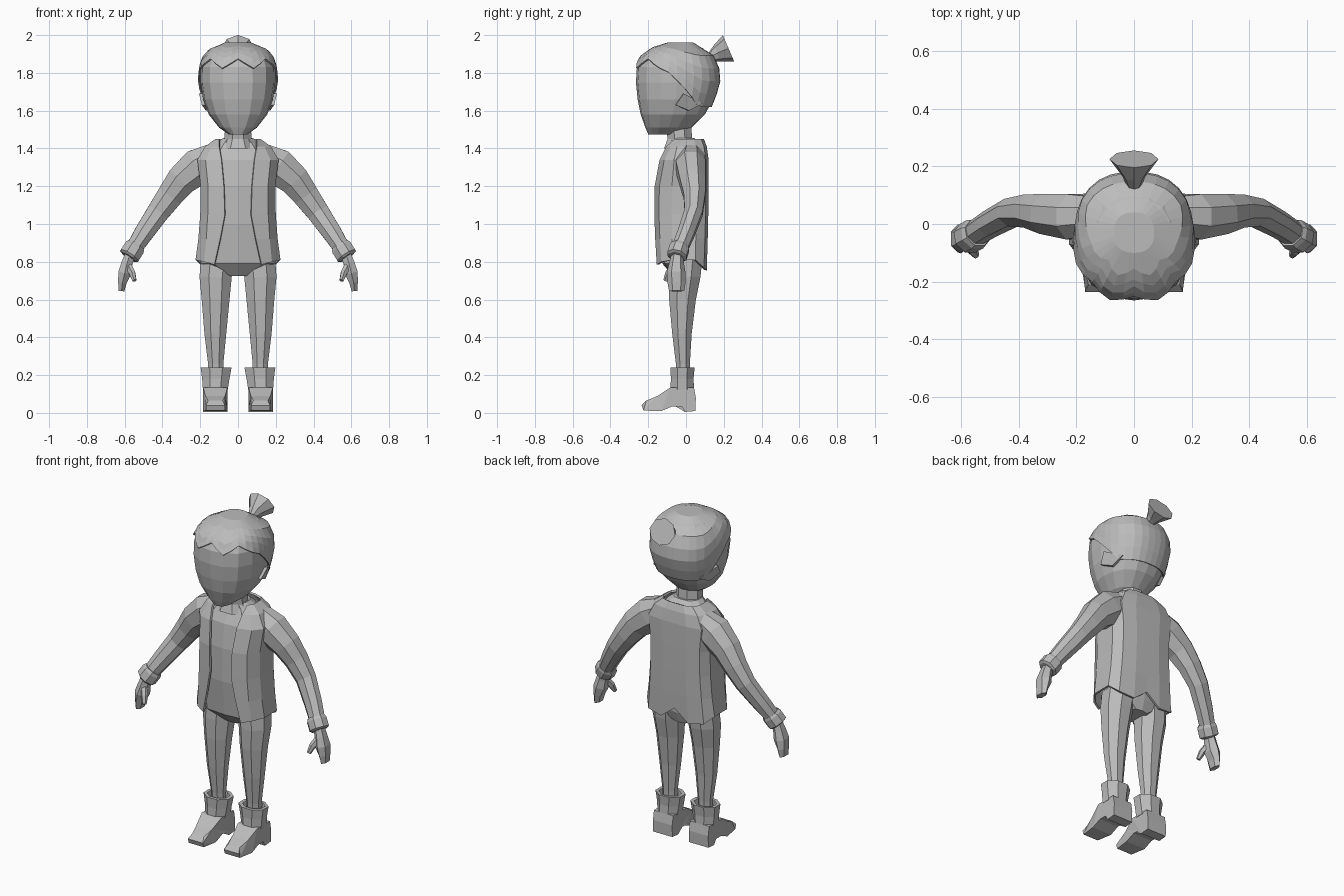
import bpy, bmesh, math
from mathutils import Vector

if "Cube" in bpy.data.objects:
    bpy.data.objects.remove(bpy.data.objects["Cube"])

GREY = bpy.data.materials.new("plain grey")
GREY.diffuse_color = (0.5, 0.5, 0.5, 1)
GREY.use_nodes = True
GREY.node_tree.nodes["Principled BSDF"].inputs["Base Color"].default_value = GREY.diffuse_color


def make(name, bm, mirror=False, thick=0):
    """Turn a bmesh into a flat shaded object."""
    bmesh.ops.recalc_face_normals(bm, faces=bm.faces)
    me = bpy.data.meshes.new(name)
    bm.to_mesh(me)
    bm.free()
    me.materials.append(GREY)
    ob = bpy.data.objects.new(name, me)
    bpy.context.collection.objects.link(ob)
    if thick:
        ob.modifiers.new("thickness", 'SOLIDIFY').thickness = thick
    if mirror:
        ob.modifiers.new("mirror", 'MIRROR').use_mirror_merge = False
    return ob


def skin(bm, rings, closed=True, caps=(True, True)):
    """Bridge rings of equal length with quads."""
    rows = [[bm.verts.new(p) for p in r] for r in rings]
    n = len(rows[0])
    for a, b in zip(rows, rows[1:]):
        for i in range(n if closed else n - 1):
            j = (i + 1) % n
            bm.faces.new((a[i], a[j], b[j], b[i]))
    if caps[0]:
        bm.faces.new(rows[0])
    if caps[1]:
        bm.faces.new(rows[-1])
    return rows


def oval(z, x0, x1, y0, y1, n=8, p=2.6):
    """Level rounded ring inside the given bounds."""
    pts = []
    for i in range(n):
        a = 2 * math.pi * (i + 0.5) / n
        c, s = math.cos(a), math.sin(a)
        k = (abs(c) ** p + abs(s) ** p) ** (-1 / p)
        pts.append(((x0 + x1) / 2 + k * c * (x1 - x0) / 2,
                    (y0 + y1) / 2 + k * s * (y1 - y0) / 2, z))
    return pts


def tube(name, path, n=8, caps=(True, True)):
    """Mirrored limb: path of (x, y, z, radius across, radius in y)."""
    bm = bmesh.new()
    P = [Vector(q[:3]) for q in path]
    rings = []
    for i, q in enumerate(path):
        d = (P[min(i + 1, len(P) - 1)] - P[max(i - 1, 0)]).normalized()
        u = Vector((0, 1, 0)).cross(d).normalized()
        v = d.cross(u)
        rings.append([P[i] + u * q[3] * math.cos(t) + v * q[4] * math.sin(t)
                      for t in (2 * math.pi * (k + 0.5) / n for k in range(n))])
    skin(bm, rings, caps=caps)
    return make(name, bm, mirror=True)


# Head: (z, half width, front y, back y)
HEAD = [(1.475, .05, -.20, -.04), (1.51, .10, -.215, .03), (1.58, .155, -.24, .10),
        (1.66, .185, -.256, .145), (1.75, .198, -.265, .172), (1.83, .197, -.26, .165),
        (1.89, .175, -.23, .135), (1.93, .13, -.17, .09), (1.953, .06, -.09, .03)]


def head_point(z, a, grow=0.0):
    """Point on the head surface at height z and angle a (0 = front)."""
    z = min(max(z, HEAD[0][0]), HEAD[-1][0])
    for lo, hi in zip(HEAD, HEAD[1:]):
        if lo[0] <= z <= hi[0]:
            t = (z - lo[0]) / (hi[0] - lo[0])
            w, f, b = (lo[k] + t * (hi[k] - lo[k]) for k in (1, 2, 3))
            break
    c, s, p = math.cos(a), math.sin(a), 2.4
    k = (abs(c) ** p + abs(s) ** p) ** (-1 / p)
    return Vector((k * s * (w + grow), (f + b) / 2 - k * c * ((b - f) / 2 + grow), z))


N = 16
bm = bmesh.new()
skin(bm, [[head_point(h[0], 2 * math.pi * i / N) for i in range(N)] for h in HEAD])
make("head", bm)

# Hair cap with jagged fringe in front, sweeping down to the nape
M = 32
bm = bmesh.new()
rim = []
for i in range(M):
    a = 2 * math.pi * i / M
    d = min(a, 2 * math.pi - a)
    if d < 1.3:
        rim.append(1.875 if i % 4 == 0 else 1.825 if i % 2 == 0 else 1.85)
    else:
        rim.append(1.82 - 0.2 * min(1, (d - 1.3) / 0.9))
rings = []
for j in range(6):
    t = j / 5
    rings.append([head_point(rim[i] + (1.953 - rim[i]) * t, 2 * math.pi * i / M,
                             0.010 if j else 0.014) + Vector((0, 0, .007 * t)) for i in range(M)])
skin(bm, rings, caps=(False, True))
make("hair_cap", bm, thick=0.008)

# Side locks behind the jaw
bm = bmesh.new()
skin(bm, [[head_point(z, a, g) for z, a, g in
           ((1.69, 1.75 + t, g), (1.63, 1.6 + t, g), (1.60, 2.0 + t, g), (1.64, 2.3 + t, g))]
          for t, g in ((0, .0), (0, .018))])
make("side_lock", bm, mirror=True)

# Tied tuft of hair
bm = bmesh.new()
axis = [(.115, 1.88, .018, .02, 0), (.165, 1.905, .04, .045, .015), (.225, 1.93, .085, .07, .03)]
skin(bm, [[(w * math.cos(t), y - lean * math.sin(t), z + h * math.sin(t))
           for t in (2 * math.pi * k / 8 for k in range(8))] for y, z, w, h, lean in axis])
make("hair_tuft", bm)

# Neck
bm = bmesh.new()
skin(bm, [oval(1.40, -.10, .10, -.12, .07), oval(1.45, -.075, .075, -.10, .035),
          oval(1.53, -.07, .07, -.11, .03)])
make("neck", bm)

# Shirt and hips under the jacket
bm = bmesh.new()
skin(bm, [oval(z, -w, w, f, b, 10, 3) for z, w, f, b in
          ((.725, .06, -.07, .07), (.79, .195, -.125, .09), (1.0, .185, -.15, .10),
           (1.2, .18, -.15, .10), (1.34, .19, -.13, .10), (1.43, .11, -.085, .07),
           (1.455, .08, -.08, .045))])
make("shirt", bm)

# Open jacket: (z, half width, front y, back y, opening half width)
JACKET = [(.79, .225, -.155, .11, .125), (.92, .21, -.163, .115, .095),
          (1.05, .20, -.168, .118, .07), (1.2, .198, -.166, .12, .075),
          (1.34, .215, -.14, .12, .088), (1.41, .175, -.105, .11, .10), (1.45, .12, -.06, .095, .10)]
bm = bmesh.new()
rings = []
for r, (z, w, f, b, o) in enumerate(JACKET):
    hem = r == 0
    half = [(o, f, z - .005 * hem), (max(o + .01, w * .8), f + .025, z + .01 * hem),
            (w, f * .45, z + .02 * hem), (w, b * .45, z + .02 * hem),
            (w * .82, b - .015, z - .02 * hem), (w * .4, b, z - .035 * hem), (.0, b, z + .035 * hem)]
    rings.append(half + [(-x, y, q) for x, y, q in half[-2::-1]])
skin(bm, rings, closed=False, caps=(False, False))
make("jacket", bm, thick=0.012)

# Sleeves, cuffs and hands
tube("sleeve", [(.13, .03, 1.36, .075, .07), (.21, .025, 1.305, .105, .085),
                (.30, .035, 1.23, .088, .075), (.36, .045, 1.15, .075, .062),
                (.425, .04, 1.06, .064, .052), (.50, 0, .95, .055, .048),
                (.555, -.035, .865, .046, .045)])
tube("cuff", [(.542, -.03, .885, .052, .05), (.55, -.035, .872, .060, .056),
              (.575, -.048, .832, .060, .056), (.58, -.05, .825, .045, .045)])
tube("hand", [(.57, -.045, .845, .03, .03), (.588, -.05, .79, .034, .04),
              (.60, -.052, .74, .04, .05), (.612, -.05, .69, .026, .048),
              (.617, -.05, .645, .018, .04)], 6)
tube("thumb", [(.585, -.06, .785, .022, .02), (.56, -.09, .74, .019, .02),
               (.548, -.108, .70, .012, .013)], 6)

# Trouser legs
bm = bmesh.new()
skin(bm, [oval(z, *r) for z, *r in
          ((.18, .078, .157, -.05, .02), (.26, .076, .16, -.055, .022), (.42, .06, .18, -.075, .032),
           (.60, .042, .195, -.092, .055), (.72, .03, .207, -.095, .08), (.82, .02, .20, -.09, .09))])
make("trouser_leg", bm, mirror=True)

# Boot foot: side outline extruded across, narrower at the sole and toe
OUTLINE = [(.05, .01), (-.005, .005), (-.015, .035), (-.07, .035), (-.13, .01), (-.225, .012),
           (-.235, .04), (-.21, .065), (-.15, .09), (-.082, .135), (.042, .135), (.052, .08)]
bm = bmesh.new()
skin(bm, [[(.12 + s * ((.05 if y < -.2 else .064) - (.012 if z > .06 and y < -.1 else 0)), y, z)
           for y, z in OUTLINE] for s in (-1, 1)])
bmesh.ops.triangulate(bm, faces=[f for f in bm.faces if len(f.verts) > 4])
make("boot_foot", bm, mirror=True)

# Boot shaft: flared and open at the top
bm = bmesh.new()
skin(bm, [oval(z, *r, 8, 5) for z, *r in
          ((.125, .054, .186, -.083, .043), (.18, .045, .19, -.08, .04), (.24, .034, .198, -.083, .046),
           (.24, .055, .18, -.065, .032), (.19, .068, .168, -.055, .024))])
make("boot_shaft", bm, mirror=True)
